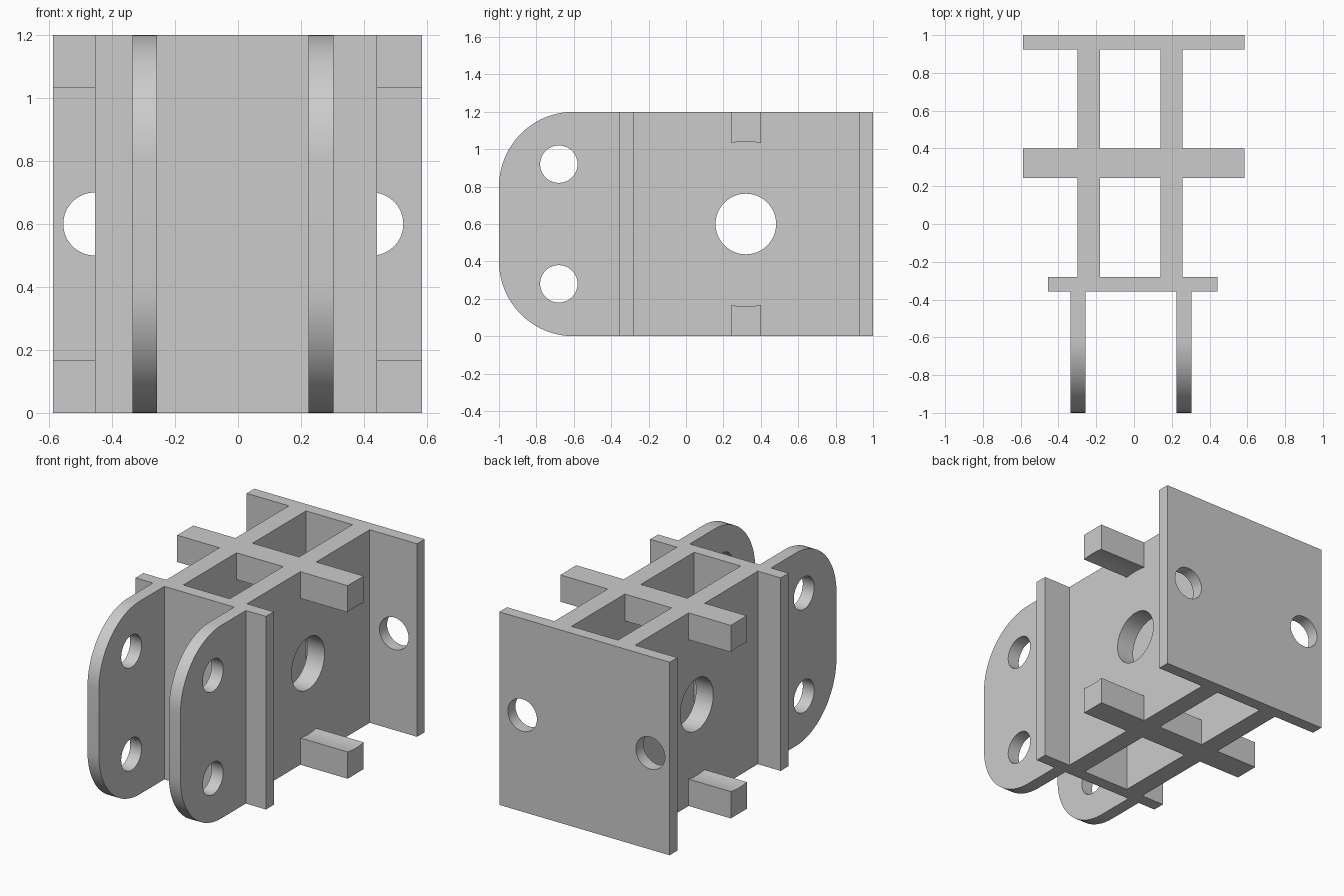
import bpy, bmesh, math
from mathutils import Matrix, Vector

old = bpy.data.objects.get("Cube")
if old:
    bpy.data.objects.remove(old, do_unlink=True)

HEIGHT = 1.2
MID = HEIGHT / 2

grey = bpy.data.materials.new("plain grey")
grey.use_nodes = True
grey.diffuse_color = (0.6, 0.6, 0.6, 1)
grey.node_tree.nodes["Principled BSDF"].inputs["Base Color"].default_value = (0.6, 0.6, 0.6, 1)


def finish(name, bm):
    bmesh.ops.recalc_face_normals(bm, faces=bm.faces[:])
    mesh = bpy.data.meshes.new(name)
    bm.to_mesh(mesh)
    bm.free()
    mesh.materials.append(grey)
    ob = bpy.data.objects.new(name, mesh)
    bpy.context.collection.objects.link(ob)
    return ob


def box(name, x0, x1, y0, y1):
    """Full-height slab over a rectangle in plan."""
    bm = bmesh.new()
    bmesh.ops.create_cube(bm, size=1)
    for v in bm.verts:
        v.co = Vector(((x0 + x1) / 2 + v.co.x * (x1 - x0),
                       (y0 + y1) / 2 + v.co.y * (y1 - y0),
                       MID + v.co.z * HEIGHT))
    return finish(name, bm)


def cylinder(centre, radius, axis, depth):
    """Cutter along the x or y axis."""
    bm = bmesh.new()
    turn = Matrix.Rotation(math.pi / 2, 4, "Y" if axis == "X" else "X")
    bmesh.ops.create_cone(bm, cap_ends=True, segments=64, radius1=radius, radius2=radius,
                          depth=depth, matrix=Matrix.Translation(centre) @ turn)
    ob = finish("hole_cutter", bm)
    ob.hide_render = True
    return ob


def combine(target, tool, operation):
    mod = target.modifiers.new("combine", "BOOLEAN")
    mod.operation = operation
    mod.solver = "EXACT"
    mod.object = tool
    bpy.context.view_layer.objects.active = target
    bpy.ops.object.modifier_apply(modifier=mod.name)
    bpy.data.objects.remove(tool, do_unlink=True)


def arm(name, x0, x1):
    """Upright lug with two large rounded front corners and two holes."""
    r, front, back = 0.4, -1.0, -0.31
    pts = [(back, 0), (back, HEIGHT)]
    for cz, start in ((HEIGHT - r, 90), (r, 180)):
        for i in range(21):
            a = math.radians(start + i * 4.5)
            pts.append((front + r + r * math.cos(a), cz + r * math.sin(a)))
    bm = bmesh.new()
    face = bm.faces.new([bm.verts.new((x0, y, z)) for y, z in pts])
    side = bmesh.ops.extrude_face_region(bm, geom=[face])["geom"]
    bmesh.ops.translate(bm, vec=(x1 - x0, 0, 0),
                        verts=[g for g in side if isinstance(g, bmesh.types.BMVert)])
    ob = finish(name, bm)
    for dz in (-0.32, 0.32):
        combine(ob, cylinder((x0, -0.68, MID + dz), 0.1, "X", 0.5), "DIFFERENCE")
    return ob


# Back plate with two mounting holes
frame = box("bracket_frame", -0.588, 0.584, 0.925, 1.0)
for x in (-0.455, 0.425):
    combine(frame, cylinder((x, 0.96, MID), 0.1, "Y", 0.5), "DIFFERENCE")

# Cross rib, hollowed by a wide bore into upper and lower bars
rib = box("cross_rib", -0.588, 0.584, 0.243, 0.4)
combine(rib, cylinder((0, 0.32, MID), 0.441, "X", 3), "DIFFERENCE")

# Two long webs with a round window each
webs = []
for name, x0, x1 in (("right_web", -0.298, -0.18), ("left_web", 0.14, 0.258)):
    web = box(name, x0, x1, -0.31, 0.95)
    combine(web, cylinder((x0, 0.32, MID), 0.162, "X", 0.5), "DIFFERENCE")
    webs.append(web)

# Front plate and rounded arms
plate = box("front_plate", -0.455, 0.442, -0.357, -0.28)
arms = [arm("right_arm", -0.335, -0.257), arm("left_arm", 0.224, 0.304)]

# Merge everything into one solid
for part in webs + [rib, plate] + arms:
    combine(frame, part, "UNION")

# Clean flat regions and shade the curved walls
bm = bmesh.new()
bm.from_mesh(frame.data)
bmesh.ops.remove_doubles(bm, verts=bm.verts[:], dist=0.0001)
bm.to_mesh(frame.data)
bm.free()
bpy.ops.object.select_all(action="DESELECT")
frame.select_set(True)
bpy.context.view_layer.objects.active = frame
bpy.ops.object.shade_smooth_by_angle(angle=math.radians(30))
